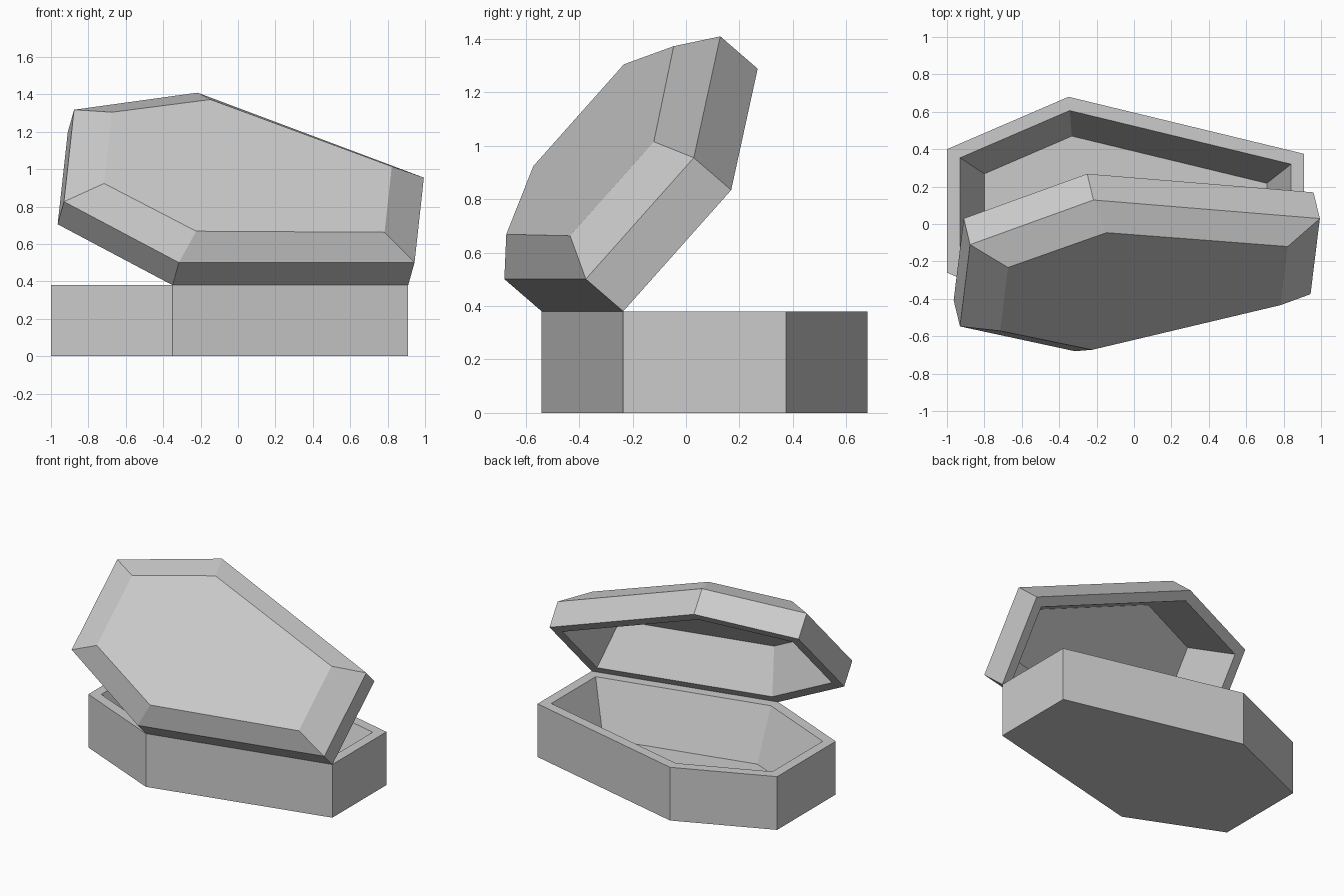
import bpy, bmesh, math
from mathutils import Vector, Matrix

if "Cube" in bpy.data.objects:
    bpy.data.objects.remove(bpy.data.objects["Cube"])

HEIGHT = 0.38
CENTRE = Vector((-0.045, 0.07))
# Half outline: x position and half width at head, shoulder and foot
HALF = [(-1.0, 0.33), (-0.35, 0.61), (0.91, 0.305)]

grey = bpy.data.materials.new("plain_grey")
grey.diffuse_color = (0.6, 0.6, 0.6, 1)
grey.use_nodes = True
grey.node_tree.nodes["Principled BSDF"].inputs["Base Color"].default_value = grey.diffuse_color

# Six-sided outline, anticlockwise, mirrored about the centre line
outline = [Vector((x, CENTRE.y - w)) for x, w in HALF]
outline += [Vector((x, CENTRE.y + w)) for x, w in reversed(HALF)]


def inset(points, dist):
    """Move every side of the outline inwards by the same distance."""
    result = []
    for i, p in enumerate(points):
        a = (p - points[i - 1]).normalized()
        b = (points[(i + 1) % len(points)] - p).normalized()
        na, nb = Vector((-a.y, a.x)), Vector((-b.y, b.x))
        result.append(p + (na + nb) * dist / (1 + na.dot(nb)))
    return result


def scaled(points, sx, sy):
    return [Vector((CENTRE.x + (p.x - CENTRE.x) * sx,
                    CENTRE.y + (p.y - CENTRE.y) * sy)) for p in points]


def loft(name, rings):
    """Skin a run of (outline, z) rings and cap both ends."""
    bm = bmesh.new()
    loops = [[bm.verts.new((p.x, p.y, z)) for p in pts] for pts, z in rings]
    for lo, hi in zip(loops, loops[1:]):
        for i in range(len(lo)):
            j = (i + 1) % len(lo)
            bm.faces.new((lo[i], lo[j], hi[j], hi[i]))
    bm.faces.new(loops[0])
    bm.faces.new(loops[-1])
    bmesh.ops.recalc_face_normals(bm, faces=bm.faces)
    mesh = bpy.data.meshes.new(name)
    bm.to_mesh(mesh)
    bm.free()
    mesh.materials.append(grey)
    obj = bpy.data.objects.new(name, mesh)
    bpy.context.collection.objects.link(obj)
    return obj


rim = inset(outline, 0.07)
hollow_end = inset(outline, 0.2)

# Open box with a tapering hollow
loft("coffin_box", [(outline, 0), (outline, HEIGHT), (rim, HEIGHT),
                    (hollow_end, 0.012)])

# Hollow lid with a straight edge and a sloped top
lid = loft("coffin_lid", [(hollow_end, HEIGHT + 0.298), (rim, HEIGHT),
                          (outline, HEIGHT), (outline, HEIGHT + 0.188),
                          (scaled(outline, 0.8, 0.775), HEIGHT + 0.307)])

# Swing the lid open about the long front edge
pivot = outline[1].to_3d() + Vector((0, 0, HEIGHT))
axis = (outline[2] - outline[1]).to_3d()
lid.data.transform(Matrix.Translation(pivot)
                   @ Matrix.Rotation(math.radians(50), 4, axis)
                   @ Matrix.Translation(-pivot))
